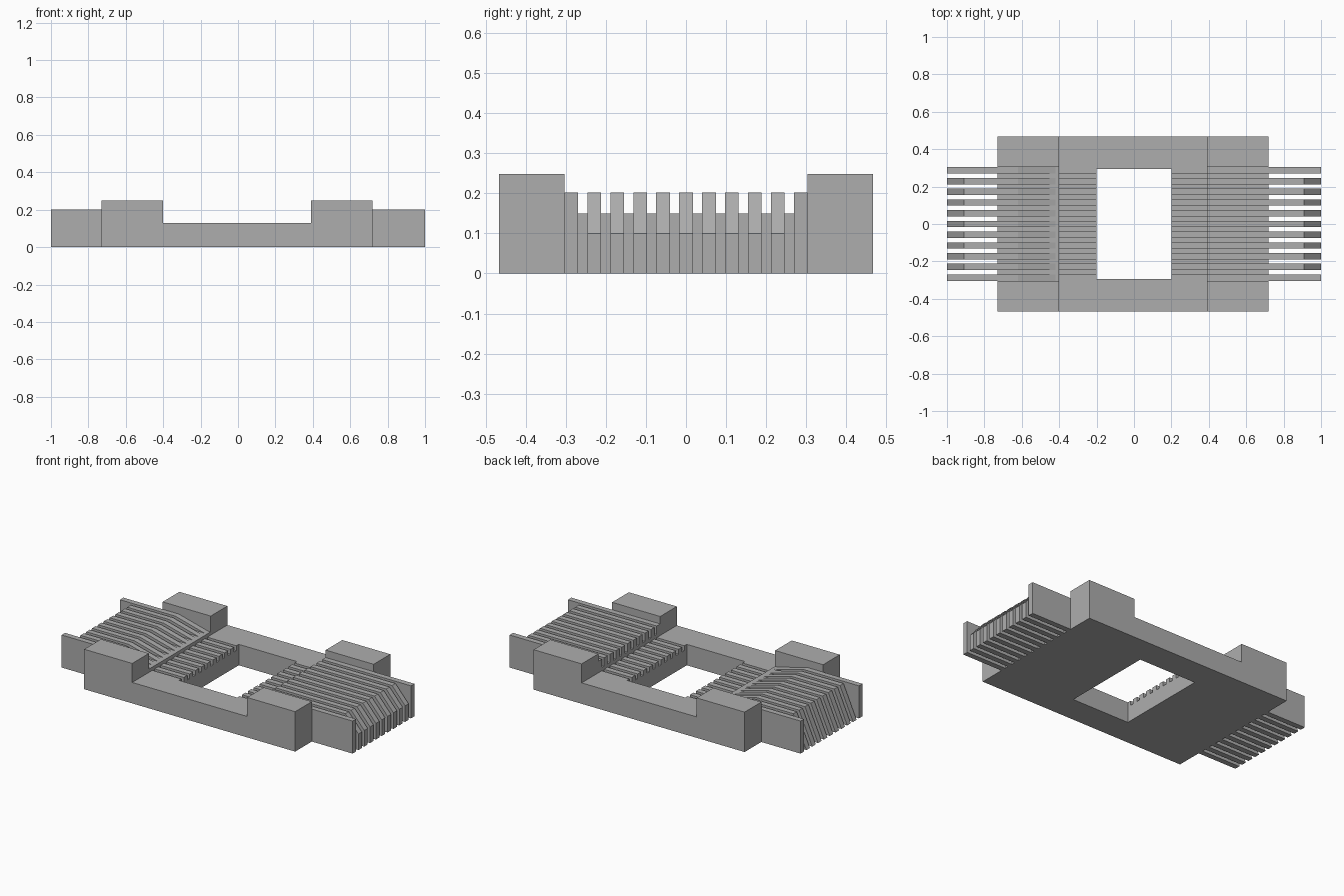
import bpy
import bmesh

if "Cube" in bpy.data.objects:
    bpy.data.objects.remove(bpy.data.objects["Cube"])

grey = bpy.data.materials.new("plain grey")
grey.diffuse_color = (0.42, 0.42, 0.42, 1)
grey.use_nodes = True
grey.node_tree.nodes["Principled BSDF"].inputs["Base Color"].default_value = grey.diffuse_color

PITCH, FIN_W = 0.0573, 0.034
EDGE_Y = 5 * PITCH + FIN_W / 2      # outer face of the outermost fins


def extrude_profile(name, profile, spans):
    """Extrude an x-z outline along y once for each (y0, y1) span."""
    bm = bmesh.new()
    for y0, y1 in spans:
        face = bm.faces.new([bm.verts.new((x, y0, z)) for x, z in profile])
        res = bmesh.ops.extrude_face_region(bm, geom=[face])
        moved = [v for v in res["geom"] if isinstance(v, bmesh.types.BMVert)]
        bmesh.ops.translate(bm, vec=(0, y1 - y0, 0), verts=moved)
    bmesh.ops.recalc_face_normals(bm, faces=bm.faces)
    mesh = bpy.data.meshes.new(name)
    bm.to_mesh(mesh)
    bm.free()
    mesh.materials.append(grey)
    obj = bpy.data.objects.new(name, mesh)
    bpy.context.collection.objects.link(obj)
    return obj


def rows(indices):
    return [(i * PITCH - FIN_W / 2, i * PITCH + FIN_W / 2) for i in indices]


def rect(x0, x1, z0, z1):
    return [(x0, z0), (x1, z0), (x1, z1), (x0, z1)]


# Front and back rails with raised corner blocks
rail = [(-0.73, 0), (0.72, 0), (0.72, 0.248), (0.39, 0.248),
        (0.39, 0.13), (-0.40, 0.13), (-0.40, 0.248), (-0.73, 0.248)]
extrude_profile("corner_rails", rail, [(-0.467, -EDGE_Y), (EDGE_Y, 0.467)])

# Thin strips closing the front and back of the opening
extrude_profile("opening_edges", rect(-0.2, 0.2, 0, 0.13),
                [(-EDGE_Y, -0.293), (0.293, EDGE_Y)])

inner, outer = range(-4, 5), (-5, 5)
for side, s, out, step in (("left", -1, 0.73, 0.40), ("right", 1, 0.72, 0.39)):
    # Stepped floor under the fins and the grooved shelf
    floor = [(0.2, 0), (out, 0), (out, 0.15), (step, 0.15), (step, 0.1), (0.2, 0.1)]
    extrude_profile(side + "_floor", [(s * x, z) for x, z in floor],
                    [(-EDGE_Y, EDGE_Y)])

    # Low ribs on the shelf
    extrude_profile(side + "_shelf_ribs", rect(s * 0.2, s * step, 0.1, 0.13),
                    rows(range(-5, 6)))

    # Fins: the left ones ramp down inward, the right ones end upright
    if s < 0:
        head = [(0.62, 0.202), (0.42, 0.15)]
        tip = [(1.0, 0.0), (0.91, 0.202)]
    else:
        head = [(step, 0.202), (step, 0.15)]
        tip = [(1.0, 0.0), (1.0, 0.1), (0.91, 0.202)]
    root = [(out, 0.15), (out, 0.0)]
    for name, end, ids in (("fins", tip, inner),
                           ("end_fins", [(1.0, 0.0), (1.0, 0.202)], outer)):
        extrude_profile(side + "_" + name,
                        [(s * x, z) for x, z in end + head + root], rows(ids))
